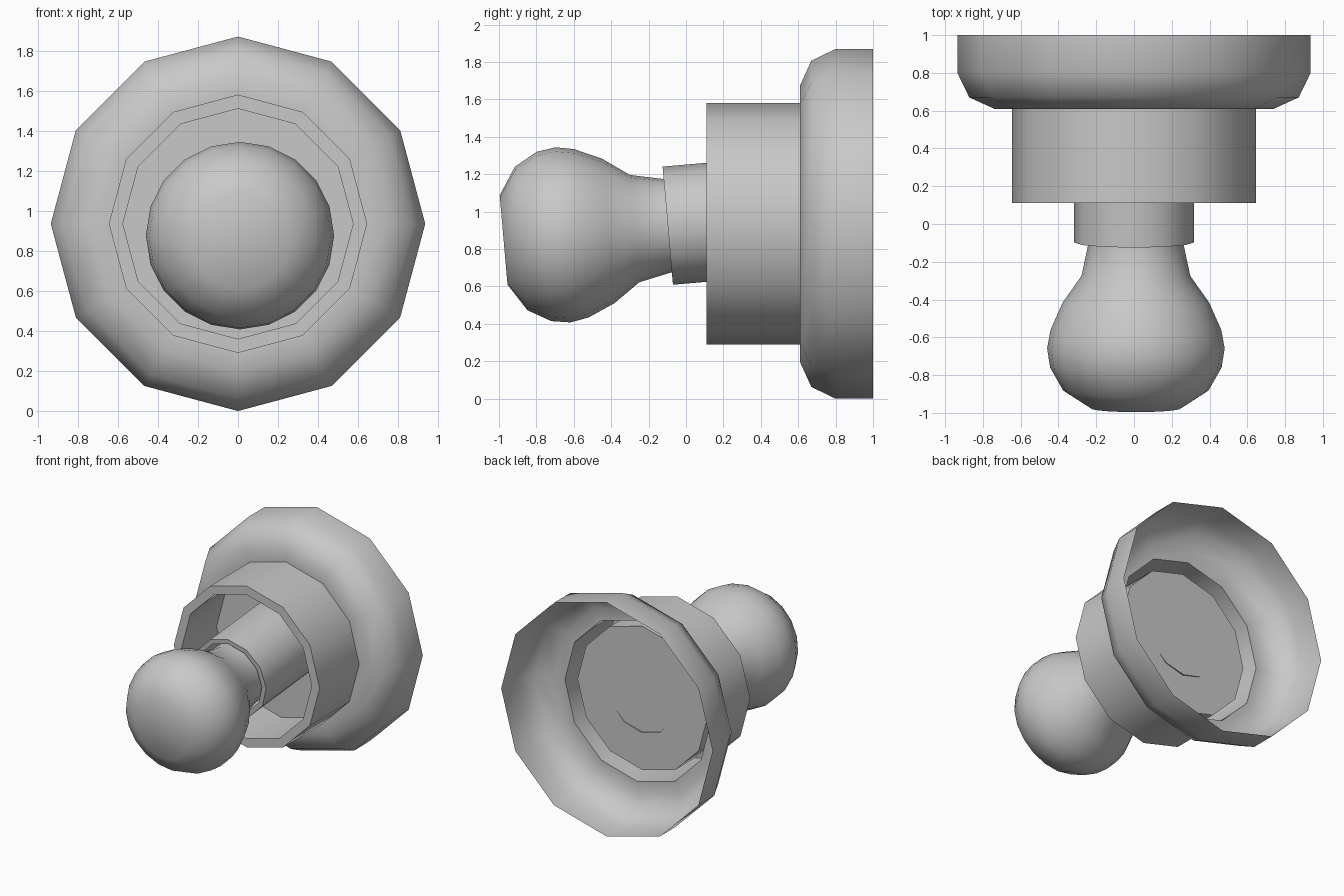
import bpy
import math
from mathutils import Matrix, Vector

cube = bpy.data.objects.get("Cube")
if cube:
    bpy.data.objects.remove(cube)

# Single plain grey finish
grey = bpy.data.materials.new("plain_grey")
grey.use_nodes = True
colour = (0.58, 0.58, 0.58, 1)
grey.diffuse_color = colour
grey.node_tree.nodes["Principled BSDF"].inputs["Base Color"].default_value = colour


def lathe(name, profile, sides, centre, tilt=0, cap_start=False, cap_end=False):
    """Spin (distance toward the front, radius) points about the front-back axis."""
    verts, faces = [], []
    for dist, radius in profile:
        for i in range(sides):
            a = math.tau * i / sides
            verts.append((radius * math.sin(a), -dist, radius * math.cos(a)))
    for j in range(len(profile) - 1):
        for i in range(sides):
            k = (i + 1) % sides
            low, high = j * sides, (j + 1) * sides
            faces.append((low + i, high + i, high + k, low + k))
    if cap_start:
        faces.append(tuple(range(sides)))
    if cap_end:
        last = (len(profile) - 1) * sides
        faces.append(tuple(reversed(range(last, last + sides))))
    mesh = bpy.data.meshes.new(name)
    mesh.from_pydata(verts, [], faces)
    mesh.flip_normals()
    mesh.transform(Matrix.Translation(Vector(centre)) @ Matrix.Rotation(math.radians(tilt), 4, "X"))
    mesh.materials.append(grey)
    obj = bpy.data.objects.new(name, mesh)
    bpy.context.collection.objects.link(obj)
    bpy.ops.object.select_all(action="DESELECT")
    obj.select_set(True)
    bpy.context.view_layer.objects.active = obj
    bpy.ops.object.shade_smooth_by_angle(angle=math.radians(50))
    return obj


def cup(name, back, floor, front, outer, inner, centre, tilt=0):
    """Double-walled cup, open at the front, with a floor near its back."""
    profile = [(floor, inner), (front, inner), (front, outer), (back, outer)]
    profile.reverse()
    return lathe(name, profile, 12, centre, tilt, cap_end=True)


AXIS_Z = 0.935
SOCKET = (0, -0.0975, 0.925)
KNOB = (0.01, -0.0975, 0.925)
TILT = 5

# Rounded wall flange, open at the back
lathe("flange", [(-1.0, 0.935), (-0.8, 0.935), (-0.67, 0.872), (-0.61, 0.74), (-0.61, 0.645)],
      12, (0, 0, AXIS_Z))

# Hollow collar and the tilted socket inside it
cup("collar", -0.61, -0.55, -0.11, 0.645, 0.575, (0, 0, AXIS_Z))
cup("socket", -0.632, -0.6, 0, 0.317, 0.28, SOCKET, TILT)

# Round knob with its neck seated in the socket
lathe("knob", [(-0.59, 0.245), (0, 0.25), (0.178, 0.288), (0.32, 0.388), (0.465, 0.452),
               (0.563, 0.47), (0.665, 0.454), (0.787, 0.385), (0.881, 0.24)],
      20, KNOB, TILT, cap_start=True, cap_end=True)
